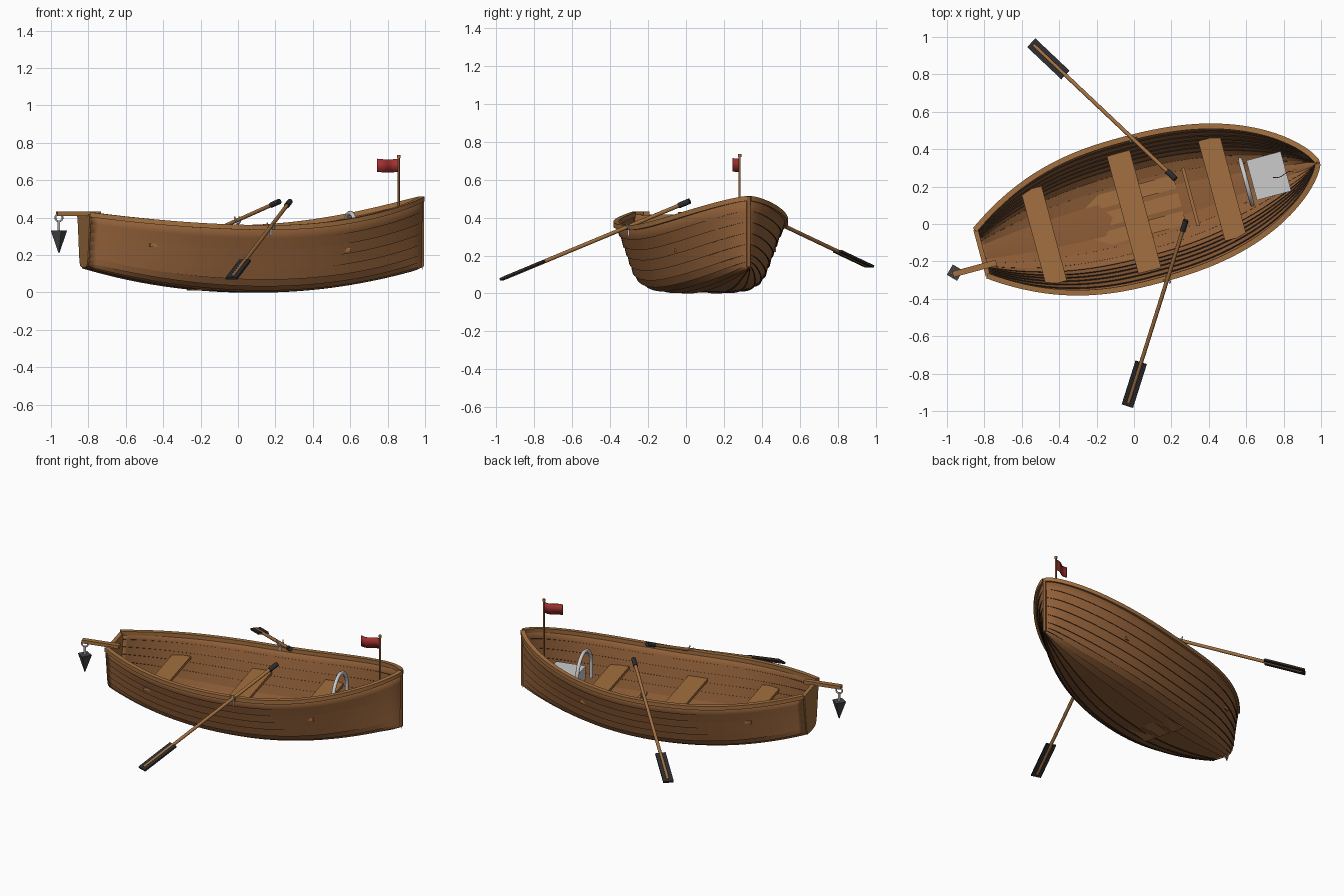
import bpy, bmesh
from math import radians, sin, cos, pi
from mathutils import Matrix, Vector

if "Cube" in bpy.data.objects:
    bpy.data.objects.remove(bpy.data.objects["Cube"])

# Boat is built along +x, then turned 15 degrees into place
PLACE = Matrix.Rotation(radians(15), 4, 'Z') @ Matrix.Translation((0, 0.0625, 0))
WORLD = Matrix.Identity(4)


def material(name, r, g, b):
    m = bpy.data.materials.new(name)
    m.diffuse_color = (r, g, b, 1)
    m.use_nodes = True
    m.node_tree.nodes["Principled BSDF"].inputs["Base Color"].default_value = m.diffuse_color
    return m


HULL = material("hull_wood", .28, .115, .04)
PALE = material("pale_wood", .36, .16, .05)
SEAM = material("seam", .03, .016, .01)
BLACK = material("black_paint", .025, .025, .027)
IRON = material("iron", .06, .06, .065)
RED = material("red_cloth", .36, .03, .03)


def finish(name, bm, mats=(), place=PLACE, smooth=True):
    me = bpy.data.meshes.new(name)
    bm.to_mesh(me)
    bm.free()
    for m in mats:
        me.materials.append(m)
    o = bpy.data.objects.new(name, me)
    bpy.context.collection.objects.link(o)
    o.matrix_world = place
    if smooth:
        bpy.ops.object.select_all(action='DESELECT')
        o.select_set(True)
        bpy.context.view_layer.objects.active = o
        bpy.ops.object.shade_smooth_by_angle(angle=radians(35))
    return o


def box(name, centre, size, mats=(), place=PLACE, turn=WORLD):
    bm = bmesh.new()
    bmesh.ops.create_cube(bm, size=1, matrix=Matrix.Translation(centre) @ turn @ Matrix.Diagonal((*size, 1)))
    return finish(name, bm, mats, place, False)


def rod(name, a, b, r, mats=(), place=PLACE, r2=None, sides=12):
    a, b = Vector(a), Vector(b)
    d = b - a
    m = Matrix.Translation((a + b) / 2) @ d.to_track_quat('Z', 'Y').to_matrix().to_4x4()
    bm = bmesh.new()
    bmesh.ops.create_cone(bm, cap_ends=True, segments=sides, radius1=r, depth=d.length,
                          radius2=r if r2 is None else r2, matrix=m)
    return finish(name, bm, mats, place)


def tube(name, pts, r, mats=(), place=PLACE, closed=False):
    cu = bpy.data.curves.new(name, 'CURVE')
    cu.dimensions = '3D'
    cu.bevel_depth, cu.bevel_resolution, cu.use_fill_caps = r, 2, True
    sp = cu.splines.new('POLY')
    sp.points.add(len(pts) - 1)
    for p, q in zip(sp.points, pts):
        p.co = (*q, 1)
    sp.use_cyclic_u = closed
    o = bpy.data.objects.new(name, cu)
    bpy.context.collection.objects.link(o)
    for m in mats:
        cu.materials.append(m)
    o.matrix_world = place
    return o


# Hull lines
STERN, BOW = -0.832, 1.037
SECTION = [(0, 0), (.2, 0), (.38, .008), (.53, .03), (.63, .09), (.70, .19),
           (.755, .34), (.81, .5), (.865, .66), (.925, .82), (1, 1)]


def beam(u):
    if u > .05:
        s = min((u - .05) / (BOW - .05), 1)
        return max(.392 * (1 - s ** 2.4) ** .72, .006)
    return .392 * (1 - .67 * ((.05 - u) / .882) ** 2.4)


def keel(u):
    return .006 + .13 * ((u - .1) / .94) ** 2


def sheer(u):
    return .348 + (.155 if u > .1 else .07) * ((u - .1) / .94) ** 2


def section(u):
    s = max(0, (u - .1) / .94)
    k, h = keel(u), sheer(u) - keel(u)
    return [Vector((u, beam(u) * w ** (1 + .7 * s * s), k + h * z)) for w, z in SECTION]


N = 48
STATIONS = [STERN + (BOW - STERN) * sin(pi / 2 * (i / N)) ** 1.15 for i in range(N + 1)]

# Lapped planks: each lower edge stands proud, leaving a dark step
bm = bmesh.new()
rows = []
for u in STATIONS:
    pts, row = section(u), []
    lap = .007 * min(1, beam(u) / .08)
    for a, b in zip(pts, pts[1:]):
        d = (b - a).normalized()
        out = Vector((0, d.z, -d.y)) * (lap if a.y > 0 else 0)
        row += [bm.verts.new(a + out), bm.verts.new(b)]
    rows.append(row)
for p, q in zip(rows, rows[1:]):
    for j in range(len(p) - 1):
        f = bm.faces.new((p[j], p[j + 1], q[j + 1], q[j]))
        f.material_index = j % 2
hull = finish("planked_hull", bm, (HULL, SEAM))
m = hull.modifiers.new("mirror", 'MIRROR')
m.use_axis = (False, True, False)
m = hull.modifiers.new("thickness", 'SOLIDIFY')
m.thickness, m.offset = .014, -1

# Transom
bm = bmesh.new()
pts = section(STERN)
ring = [p for p in pts] + [Vector((p.x, -p.y, p.z)) for p in reversed(pts[1:])]
f = bm.faces.new([bm.verts.new(p - Vector((.006, 0, 0))) for p in ring])
g = bmesh.ops.extrude_face_region(bm, geom=[f])
bmesh.ops.translate(bm, vec=(.025, 0, 0), verts=[v for v in g["geom"] if isinstance(v, bmesh.types.BMVert)])
bmesh.ops.recalc_face_normals(bm, faces=bm.faces)
finish("transom", bm, (PALE,), smooth=False)

# Gunwale rail
bm = bmesh.new()
rows = []
for u in STATIONS:
    e = .003
    a, b = max(u - e, STERN), min(u + e, BOW)
    n = Vector((beam(a) - beam(b), b - a, 0)).normalized()
    c = Vector((u, beam(u), sheer(u)))
    ring = []
    for o, z in ((.011, -.014), (.011, .012), (-.018, .012), (-.018, -.014)):
        p = c + n * o
        ring.append(bm.verts.new((p.x, max(p.y, 0), p.z + z)))
    rows.append(ring)
for p, q in zip(rows, rows[1:]):
    for j in range(4):
        bm.faces.new((p[j], p[j - 1], q[j - 1], q[j]))
bm.faces.new(rows[0])
bmesh.ops.recalc_face_normals(bm, faces=bm.faces)
rail = finish("gunwale", bm, (PALE,))
rail.modifiers.new("mirror", 'MIRROR').use_axis = (False, True, False)

# Stem post
box("stem", (BOW, 0, .325), (.016, .018, .37), (HULL,))

# Seats, floor boards and foot brace
for name, u, z, w, half in (("stern_seat", -.482, .252, .115, .262),
                            ("middle_seat", .017, .205, .127, .325),
                            ("bow_seat", .506, .228, .12, .277)):
    box(name, (u, 0, z), (w, half * 2, .02), (PALE,))
box("seat_support", (.017, 0, .11), (.03, .06, .18), (PALE,))
for v in (-.1, 0, .1):
    box("floor_board", (.02, v, .018), (.5, .075, .016), (PALE,))
box("foot_brace", (.33, 0, .1), (.018, .32, .025), (PALE,))

# Bow box and metal hoop
box("bow_box", (.763, 0, .235), (.19, .22, .09))
hoop = [(.638, .125, .2)] + [(.638, .125 * cos(a * pi / 20), .3 + .125 * sin(a * pi / 20))
                             for a in range(21)] + [(.638, -.125, .2)]
tube("hoop", hoop, .012)

# Flag and pole
rod("flag_pole", (.903, -.012, .2), (.903, -.012, .725), .006, (HULL,))
rod("pole_cap", (.903, -.012, .72), (.903, -.012, .735), .009, (PALE,))
bm = bmesh.new()
cols = []
for i in range(13):
    t = i / 12
    y = -.012 + .008 * sin(t * 2 * pi)
    cols.append([bm.verts.new((.903 - .12 * t, y, z - .004 * sin(t * pi))) for z in (.645, .715)])
for p, q in zip(cols, cols[1:]):
    bm.faces.new((p[0], q[0], q[1], p[1]))
flag = finish("flag", bm, (RED,))
flag.modifiers.new("thickness", 'SOLIDIFY').thickness = .004

# Stern arm with hanging weight
box("stern_arm", (-.885, -.072, .421), (.24, .032, .022), (PALE,))
W = Vector((-.992, -.066, 0))
tube("hanging_ring", [W + Vector((.02 * cos(a * pi / 8), 0, .4 + .02 * sin(a * pi / 8)))
                      for a in range(16)], .005, closed=True)
rod("weight_link", W + Vector((0, 0, .32)), W + Vector((0, 0, .385)), .007)
rod("hanging_weight", W + Vector((0, 0, .21)), W + Vector((0, 0, .33)), .002, (IRON,), r2=.045, sides=4)


# Oars and oarlocks, given in final coordinates
def oar(side, grip, tip, t):
    grip, tip = Vector(grip), Vector(tip)
    d = (tip - grip).normalized()
    across = d.cross(Vector((0, 0, 1))).normalized()
    turn = Matrix((d, across, d.cross(across))).transposed().to_4x4()
    rod(side + "_oar_shaft", grip, tip - d * .02, .0105, (PALE,), WORLD)
    rod(side + "_oar_grip", grip, grip + d * .065, .015, (BLACK,), WORLD)
    box(side + "_oar_blade", tip - d * .13, (.26, .064, .012), (BLACK,), WORLD, turn)
    c = grip.lerp(tip, t)
    up = d.cross(across)
    up = up if up.z > 0 else -up
    arc = [c + .018 * (across * cos(a) + up * sin(a)) for a in (pi * (i / 12 + 1) for i in range(13))]
    arc = [arc[0] + up * .02] + arc + [arc[-1] + up * .02]
    tube(side + "_oarlock", arc, .004, (), WORLD)
    rod(side + "_oarlock_pin", c - Vector((0, 0, .05)), c - Vector((0, 0, .016)), .006, (), WORLD)


oar("right", (.278, .02, .487), (-.035, -.972, .075), .325)
oar("left", (.222, .24, .487), (-.548, .968, .142), .29)
